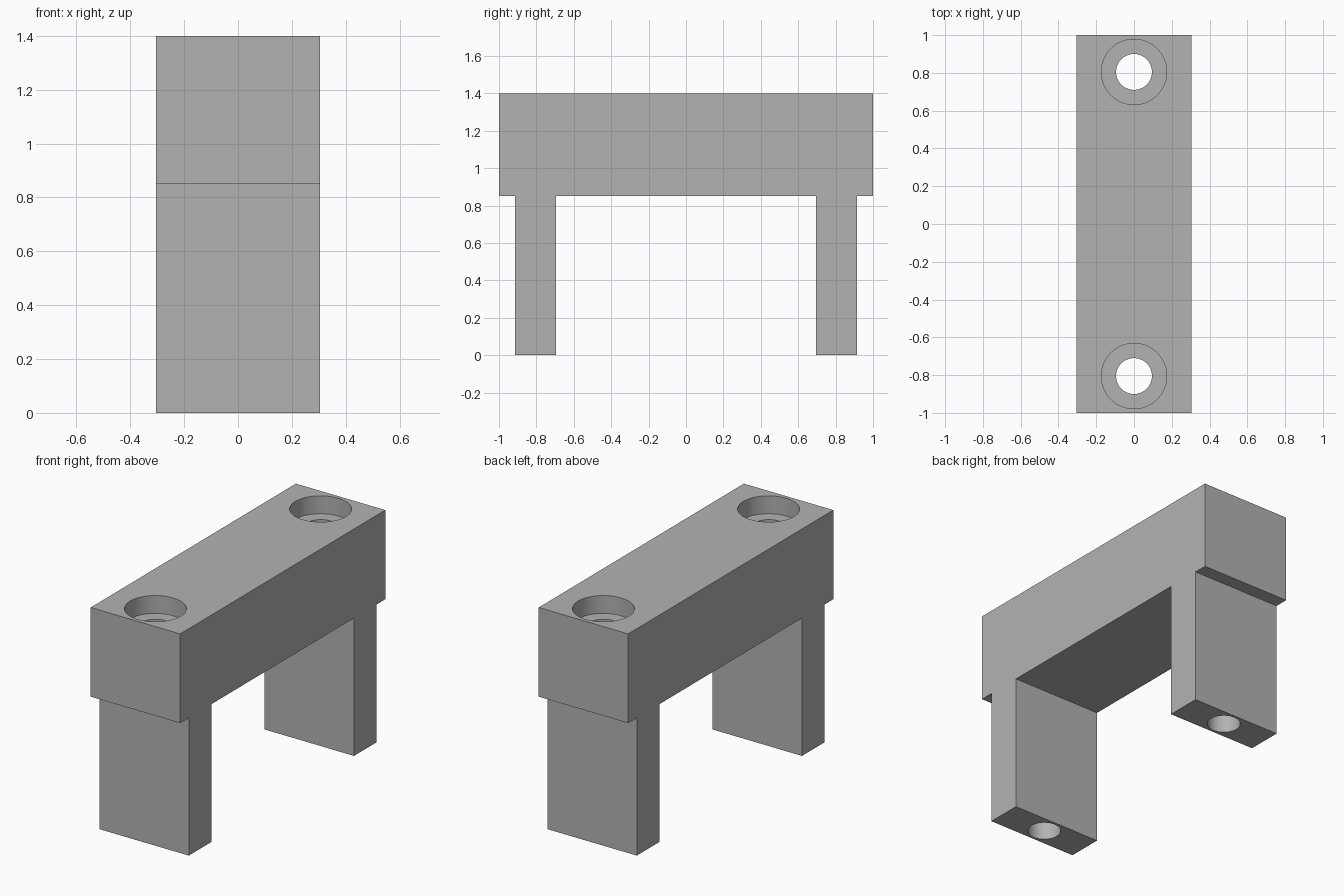
import bpy
import bmesh

cube = bpy.data.objects.get("Cube")
if cube:
    bpy.data.objects.remove(cube, do_unlink=True)

HALF_WIDTH = 0.305
TOP, SHOULDER = 1.4, 0.85
LEG_INNER, LEG_OUTER = 0.695, 0.915
HOLE_Y = 0.805

grey = bpy.data.materials.new("plain grey")
grey.use_nodes = True
grey.diffuse_color = (0.45, 0.45, 0.45, 1)
grey.node_tree.nodes["Principled BSDF"].inputs["Base Color"].default_value = grey.diffuse_color


def finish(bm, name):
    bmesh.ops.recalc_face_normals(bm, faces=bm.faces)
    mesh = bpy.data.meshes.new(name)
    bm.to_mesh(mesh)
    bm.free()
    mesh.materials.append(grey)
    obj = bpy.data.objects.new(name, mesh)
    bpy.context.collection.objects.link(obj)
    return obj


# Bridge: half outline in y and z, mirrored, then extruded across the width
half = [(LEG_INNER, SHOULDER), (LEG_INNER, 0), (LEG_OUTER, 0),
        (LEG_OUTER, SHOULDER), (1, SHOULDER), (1, TOP)]
outline = half + [(-y, z) for y, z in reversed(half)]
bm = bmesh.new()
face = bm.faces.new([bm.verts.new((-HALF_WIDTH, y, z)) for y, z in outline])
side = bmesh.ops.extrude_face_region(bm, geom=[face])
moved = [v for v in side["geom"] if isinstance(v, bmesh.types.BMVert)]
bmesh.ops.translate(bm, verts=moved, vec=(2 * HALF_WIDTH, 0, 0))
bridge = finish(bm, "bridge_bracket")


def drill(name, radius, y, bottom, top):
    """Cut a vertical round hole through the bridge."""
    bm = bmesh.new()
    bmesh.ops.create_cone(bm, cap_ends=True, segments=64, radius1=radius,
                          radius2=radius, depth=top - bottom)
    bmesh.ops.translate(bm, verts=bm.verts, vec=(0, y, (top + bottom) / 2))
    cutter = finish(bm, name)
    cutter.hide_render = True
    mod = bridge.modifiers.new(name, 'BOOLEAN')
    mod.operation = 'DIFFERENCE'
    mod.solver = 'EXACT'
    mod.object = cutter
    bpy.ops.object.modifier_apply(modifier=mod.name)
    bpy.data.objects.remove(cutter, do_unlink=True)


# Counterbored screw holes down through both legs
bpy.ops.object.select_all(action='DESELECT')
bridge.select_set(True)
bpy.context.view_layer.objects.active = bridge
for y in (-HOLE_Y, HOLE_Y):
    drill("screw_hole", 0.095, y, -0.1, TOP + 0.1)
    drill("counterbore", 0.173, y, TOP - 0.11, TOP + 0.1)

bpy.ops.object.shade_smooth_by_angle()
